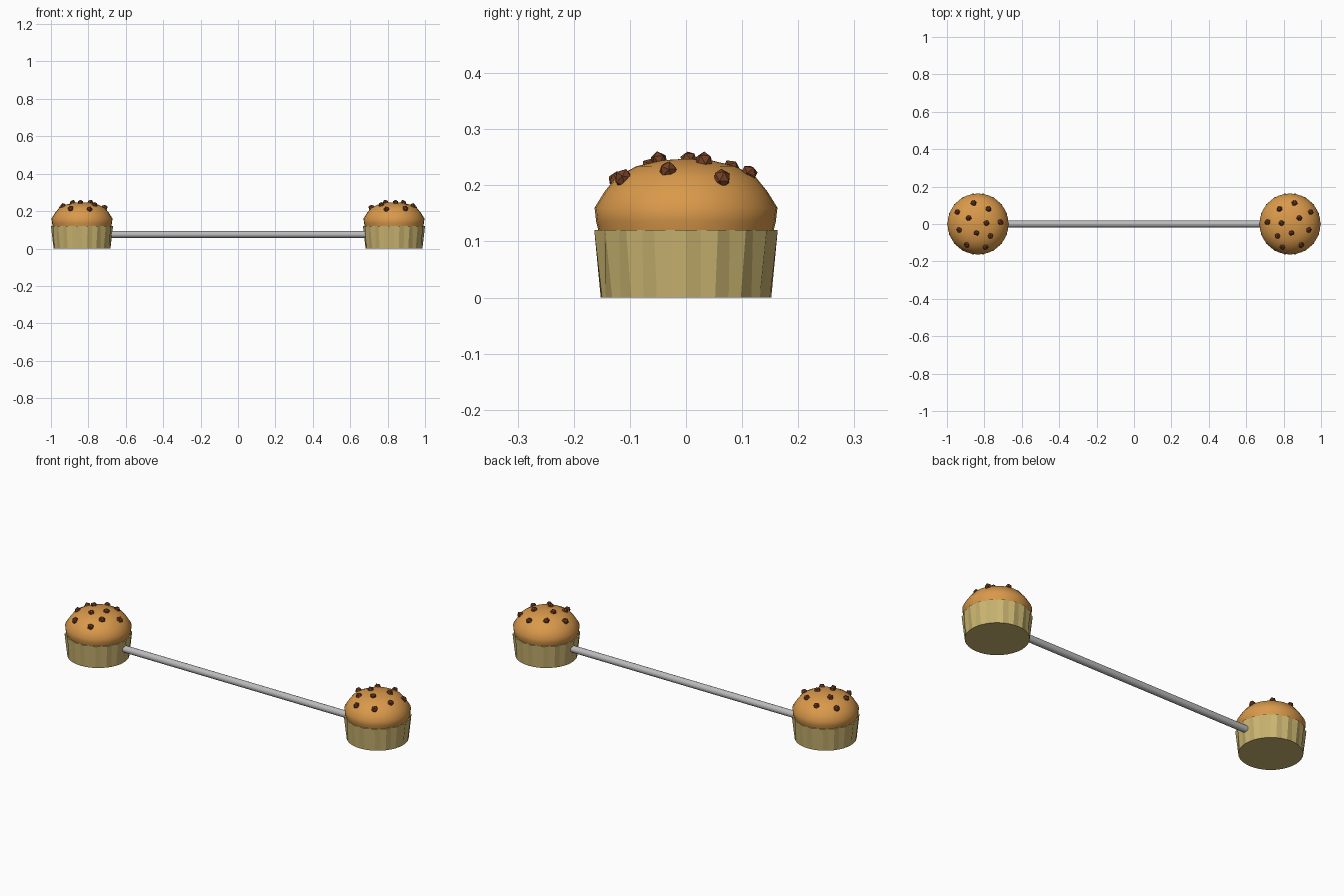
import bpy, bmesh, math, random
from mathutils import Vector, Matrix

if "Cube" in bpy.data.objects:
    bpy.data.objects.remove(bpy.data.objects["Cube"])

CX = 0.834            # muffin centre distance from the middle
CUP_H = 0.12


def material(name, rgb):
    m = bpy.data.materials.new(name)
    m.diffuse_color = (*rgb, 1)
    m.use_nodes = True
    m.node_tree.nodes["Principled BSDF"].inputs["Base Color"].default_value = m.diffuse_color
    return m


CAKE = material("golden cake", (0.70, 0.32, 0.07))
PAPER = material("tan paper", (0.58, 0.45, 0.16))
CHOC = material("chocolate", (0.17, 0.05, 0.018))
STEEL = material("grey steel", (0.50, 0.50, 0.51))


def finish(bm, name, mat, smooth=None):
    bmesh.ops.recalc_face_normals(bm, faces=bm.faces[:])
    me = bpy.data.meshes.new(name)
    bm.to_mesh(me)
    bm.free()
    me.materials.append(mat)
    ob = bpy.data.objects.new(name, me)
    bpy.context.collection.objects.link(ob)
    if smooth:
        bpy.ops.object.select_all(action='DESELECT')
        ob.select_set(True)
        bpy.context.view_layer.objects.active = ob
        bpy.ops.object.shade_smooth_by_angle(angle=math.radians(smooth))
    return ob


def loft(rings, centre_x):
    """Closed solid through rings given as (list of radii, z)."""
    bm = bmesh.new()
    loops = []
    for radii, z in rings:
        n = len(radii)
        loops.append([bm.verts.new((centre_x + r * math.cos(2 * math.pi * i / n),
                                    r * math.sin(2 * math.pi * i / n), z))
                      for i, r in enumerate(radii)])
    for a, b in zip(loops, loops[1:]):
        for i in range(len(a)):
            j = (i + 1) % len(a)
            bm.faces.new((a[i], a[j], b[j], b[i]))
    bm.faces.new(loops[0])
    bm.faces.new(loops[-1])
    return bm


# Dome outline (radius, height) and chip spots on the left muffin
DOME = [(0.155, 0.115), (0.160, 0.135), (0.163, 0.16), (0.145, 0.189), (0.124, 0.215),
        (0.088, 0.234), (0.045, 0.2445), (0.004, 0.247)]
CHIPS = [(-0.024, 0.112), (-0.11, 0.064), (0.056, 0.08), (-0.05, 0.032),
         (0.045, 0.005), (0.12, 0.01), (-0.10, -0.032), (-0.008, -0.048),
         (0.067, -0.064), (-0.06, -0.112), (0.04, -0.123)]


def dome_height(r):
    for (r0, z0), (r1, z1) in zip(DOME[2:], DOME[3:]):
        if r1 <= r <= r0:
            return z0 + (z1 - z0) * (r0 - r) / (r0 - r1)
    return DOME[-1][1]


for side, label in ((-1, "left"), (1, "right")):
    cx = side * CX

    # Pleated paper cup: round foot, zigzag rim
    foot = [0.152] * 36
    rim = [0.166 if i % 2 == 0 else 0.156 for i in range(36)]
    finish(loft([(foot, 0), (rim, CUP_H)], cx), label + "_paper_cup", PAPER)

    # Cake dome
    finish(loft([([r] * 32, z) for r, z in DOME], cx), label + "_cake_dome", CAKE, 50)

    # Chocolate chips, mirrored from side to side
    random.seed(4)
    bm = bmesh.new()
    for x, y in CHIPS:
        z = dome_height(math.hypot(x, y))
        spin = Matrix.Rotation(random.uniform(0, 6.28), 4,
                               Vector((random.random(), random.random(), 1)).normalized())
        size = Matrix.Diagonal((1, 1, random.uniform(0.9, 1.15), 1))
        place = Matrix.Translation((cx - side * x, y, z + 0.001))
        flip = Matrix.Diagonal((-side, 1, 1, 1))
        bmesh.ops.create_icosphere(bm, subdivisions=1, radius=0.0165,
                                   matrix=place @ flip @ spin @ size)
    finish(bm, label + "_chocolate_chips", CHOC)

# Bar joining the two muffins
bm = bmesh.new()
bmesh.ops.create_cone(bm, cap_ends=True, segments=20, radius1=0.018, radius2=0.018,
                      depth=2 * 0.70,
                      matrix=Matrix.Translation((0, 0, 0.075)) @ Matrix.Rotation(math.pi / 2, 4, 'Y'))
finish(bm, "bar", STEEL, 40)
